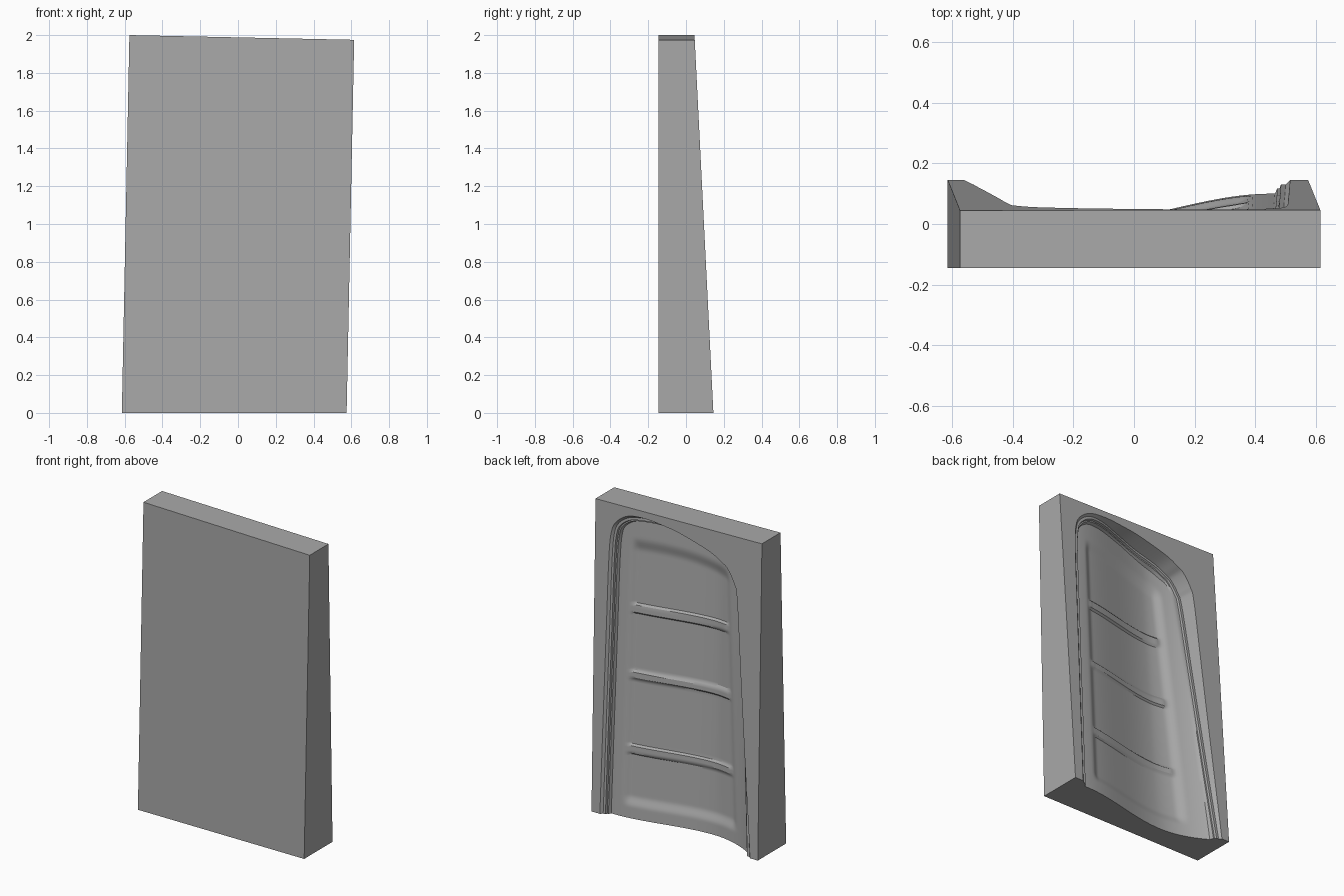
import bpy, bmesh, math
from mathutils import Vector

if "Cube" in bpy.data.objects:
    bpy.data.objects.remove(bpy.data.objects["Cube"], do_unlink=True)

ROWS, COLS = 160, 64
CORNER_Z = 1.78
FRONT_Y = -0.145


def smooth(a, b, t):
    t = max(0.0, min(1.0, (t - a) / (b - a)))
    return t * t * (3 - 2 * t)


def back_y(z):
    return 0.145 - 0.05 * z


# Stepped ledge: shallow on the left side, sinking deeper to the upper right
def ledge_y(x, z):
    return back_y(z) - 0.014 - 0.05 * z * smooth(0.4, -0.1, x)


# Cavity floor: S-shaped section, soft recessed panel and three raised ribs
def floor_y(x, z):
    xs = x * (1 + 0.245 * z) if x < 0 else x
    y = 0.1 * smooth(-0.2, 0.45, x) - 0.05 * z
    y += 0.105 * (max(0, -xs - 0.2) / 0.33) ** 2 * (1 - 0.35 * z)
    left, right, top = 0.39, -0.40 + 0.075 * z, 1.78 - 0.3 * (x - 0.25) ** 2
    panel = (smooth(right, right + 0.06, x) * smooth(left, left - 0.05, x)
             * smooth(0.07, 0.14, z) * smooth(top, top - 0.09, z))
    y -= 0.018 * panel
    for zc in (0.435, 0.905, 1.325):
        band = smooth(0.031, 0.022, abs(z - zc))
        y += 0.012 * band * smooth(right + 0.03, right + 0.07, x) * smooth(0.375, 0.35, x)
    return min(y, ledge_y(x, z) - 0.014)


# Outline of the cavity in x and z, up the left side, over the arch, down the right
LEFT = [(0.515, 0), (0.513, 0.6), (0.51, 1.2), (0.508, 1.6), (0.498, CORNER_Z)]
ARCH = [(0.465, 1.865), (0.38, 1.925), (0.26, 1.94), (0.13, 1.93), (0, 1.91),
        (-0.2, 1.855), (-0.29, 1.81), (-0.335, CORNER_Z)]
RIGHT = [(-0.385, 1.7), (-0.411, 1.6), (-0.456, 1.1), (-0.507, 0.55), (-0.56, 0)]


def spline(pts, steps=24):
    p = [Vector(q) for q in pts]
    p = [2 * p[0] - p[1]] + p + [2 * p[-1] - p[-2]]
    out = []
    for i in range(1, len(p) - 2):
        tan0, tan1 = (p[i + 1] - p[i - 1]) / 2, (p[i + 2] - p[i]) / 2
        for s in range(steps):
            t = s / steps
            h = t * t * (3 - 2 * t)
            out.append(p[i] * (1 - h) + p[i + 1] * h
                       + tan0 * t * (1 - t) ** 2 - tan1 * t * t * (1 - t))
    return out + [p[-2]]


def resample(poly, keys, n):
    out, j = [], 0
    for i in range(n + 1):
        k = keys[0] + (keys[-1] - keys[0]) * i / n
        while j < len(poly) - 2 and keys[j + 1] < k:
            j += 1
        out.append(poly[j].lerp(poly[j + 1], (k - keys[j]) / (keys[j + 1] - keys[j])))
    return out


dense = spline(LEFT + ARCH + RIGHT)
a = (len(LEFT) - 1) * 24
b = a + len(ARCH) * 24
left, arch, right = dense[:a + 1], dense[a:b + 1], dense[b:]
length = [0.0]
for p, q in zip(arch, arch[1:]):
    length.append(length[-1] + (q - p).length)
outline = (resample(left, [p.y for p in left], ROWS)[:-1]
           + resample(arch, length, COLS)
           + resample(right, [-p.y for p in right], ROWS)[1:])


def inset(d):
    out, n = [], len(outline)
    for i, p in enumerate(outline):
        t = (outline[min(i + 1, n - 1)] - outline[max(i - 1, 0)]).normalized()
        q = p + d * Vector((-t.y, t.x))
        if i in (0, n - 1):
            q.y = 0
        out.append(q)
    return out


bm = bmesh.new()


def vert(x, y, z):
    return bm.verts.new((x, y, z))


# Walls and stepped ledge as nested rings
steps = [(0.0, lambda x, z: back_y(z)),
         (0.014, ledge_y),
         (0.030, ledge_y),
         (0.034, lambda x, z: ledge_y(x, z) - 0.013),
         (0.042, lambda x, z: ledge_y(x, z) - 0.014),
         (0.050, floor_y)]
rings = [[vert(p.x, f(p.x, p.y), p.y) for p in inset(d)] for d, f in steps]
for outer, inner in zip(rings, rings[1:]):
    for i in range(len(outer) - 1):
        bm.faces.new((outer[i], outer[i + 1], inner[i + 1], inner[i]))

# Floor grid stretched inside the innermost ring
edge = inset(steps[-1][0])
rim = rings[-1]
grid = []
for r in range(ROWS + 1):
    lo, hi = edge[r], edge[-1 - r]
    w = (r / ROWS) ** 12
    row = []
    for c in range(COLS + 1):
        u = c / COLS
        if r == ROWS:
            row.append(rim[ROWS + c])
        elif c == 0:
            row.append(rim[r])
        elif c == COLS:
            row.append(rim[-1 - r])
        else:
            bulge = edge[ROWS + c] - edge[ROWS].lerp(edge[ROWS + COLS], u)
            p = lo.lerp(hi, u) + w * bulge
            row.append(vert(p.x, floor_y(p.x, p.y), p.y))
    grid.append(row)
for r in range(ROWS):
    for c in range(COLS):
        bm.faces.new((grid[r][c], grid[r][c + 1], grid[r + 1][c + 1], grid[r + 1][c]))

# Outer block, slightly leaning, with a tapered back
corners = [(0.575, 0), (0.615, 1.975), (-0.575, 2.0), (-0.615, 0)]
front = [vert(x, FRONT_Y, z) for x, z in corners]
back = [vert(x, back_y(z), z) for x, z in corners]
bm.faces.new(front)
for i in range(3):
    bm.faces.new((front[i], front[i + 1], back[i + 1], back[i]))
bm.faces.new(back + rings[0][::-1])
bm.faces.new([front[3], front[0], back[0]] + [g[0] for g in rings[:-1]] + grid[0]
             + [g[-1] for g in rings[-2::-1]] + [back[3]])
bmesh.ops.recalc_face_normals(bm, faces=bm.faces)

mesh = bpy.data.meshes.new("mould_block")
bm.to_mesh(mesh)
bm.free()
block = bpy.data.objects.new("mould_block", mesh)
bpy.context.collection.objects.link(block)

# Plain grey material
grey = bpy.data.materials.new("plain_grey")
grey.use_nodes = True
colour = (0.4, 0.4, 0.4, 1)
grey.diffuse_color = colour
grey.node_tree.nodes["Principled BSDF"].inputs["Base Color"].default_value = colour
mesh.materials.append(grey)

bpy.ops.object.select_all(action="DESELECT")
block.select_set(True)
bpy.context.view_layer.objects.active = block
bpy.ops.object.shade_smooth_by_angle(angle=math.radians(30))
